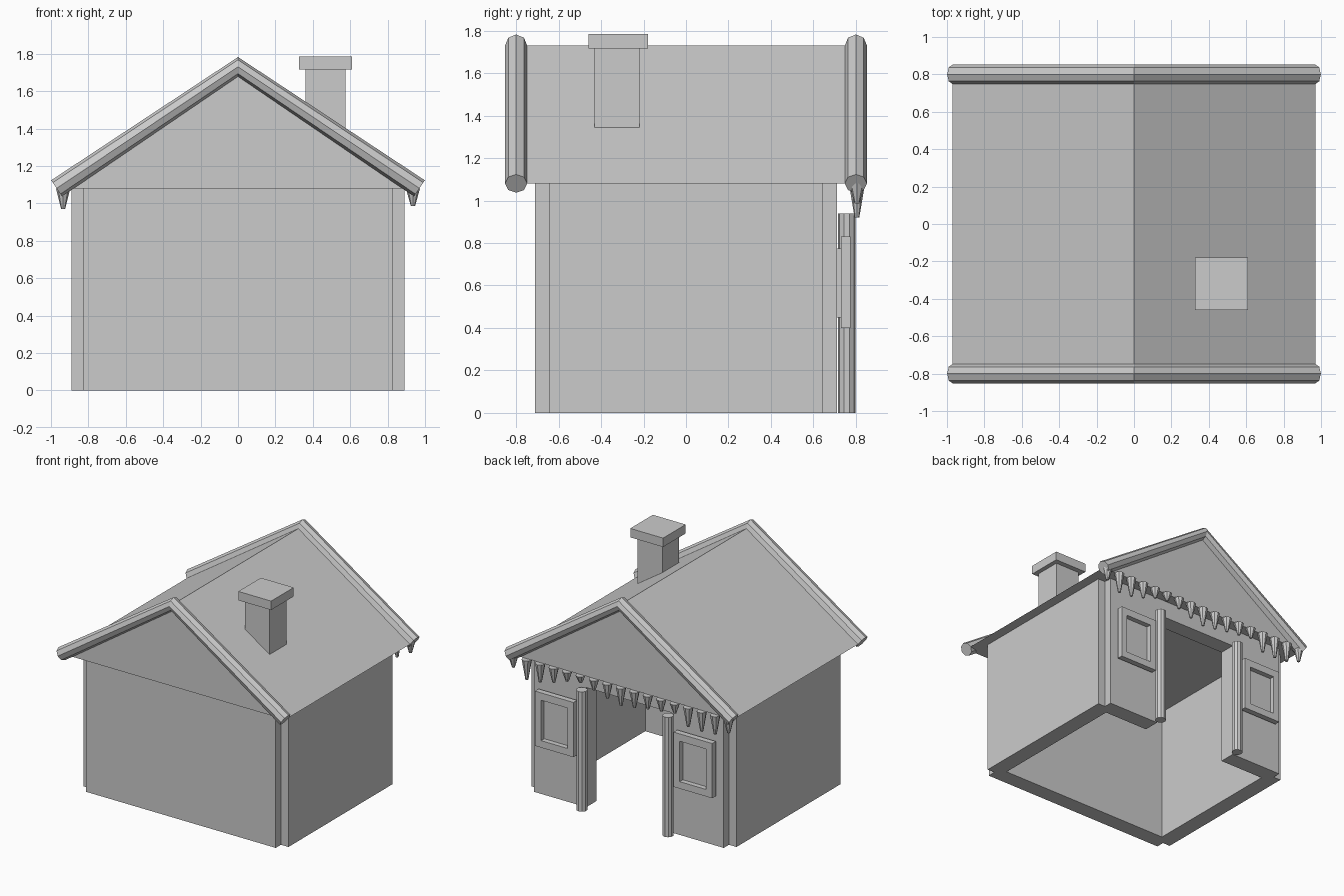
import bpy, bmesh, math
from mathutils import Vector

if "Cube" in bpy.data.objects:
    bpy.data.objects.remove(bpy.data.objects["Cube"])

grey = bpy.data.materials.new("plain_grey")
grey.diffuse_color = (0.6, 0.6, 0.6, 1)
grey.use_nodes = True
grey.node_tree.nodes["Principled BSDF"].inputs["Base Color"].default_value = grey.diffuse_color


def finish(name, bm):
    bmesh.ops.recalc_face_normals(bm, faces=bm.faces)
    mesh = bpy.data.meshes.new(name)
    bm.to_mesh(mesh)
    bm.free()
    mesh.materials.append(grey)
    obj = bpy.data.objects.new(name, mesh)
    bpy.context.collection.objects.link(obj)
    return obj


def box(name, x, y, z):
    bm = bmesh.new()
    bmesh.ops.create_cube(bm, size=1)
    for v in bm.verts:
        v.co = [a + (b - a) * (c + 0.5) for (a, b), c in zip((x, y, z), v.co)]
    return finish(name, bm)


def extrude_y(name, profile, y0, y1):
    """Extrude an x/z outline along y."""
    bm = bmesh.new()
    face = bm.faces.new([bm.verts.new((x, y0, z)) for x, z in profile])
    out = bmesh.ops.extrude_face_region(bm, geom=[face])["geom"]
    moved = [g for g in out if isinstance(g, bmesh.types.BMVert)]
    bmesh.ops.translate(bm, verts=moved, vec=(0, y1 - y0, 0))
    return finish(name, bm)


def cone(name, x, y, z0, z1, r0, r1, sides):
    bm = bmesh.new()
    bmesh.ops.create_cone(bm, cap_ends=True, segments=sides,
                          radius1=r0, radius2=r1, depth=z1 - z0)
    bmesh.ops.translate(bm, verts=bm.verts, vec=(x, y, (z0 + z1) / 2))
    return finish(name, bm)


def roof_rim(name, y, radius=0.052, sides=8):
    """Eight-sided tube following the gable edge."""
    slope = Vector((0.65, 0, 0.97)).normalized()
    path = [((-0.97, y, 1.08), Vector((-slope.x, 0, slope.z))),
            ((0, y, 1.73), Vector((0, 0, 1))),
            ((0.97, y, 1.08), slope)]
    bm = bmesh.new()
    rings = []
    for centre, up in path:
        ring = []
        for k in range(sides):
            a = 2 * math.pi * k / sides
            off = up * math.cos(a) + Vector((0, 1, 0)) * math.sin(a)
            ring.append(bm.verts.new(Vector(centre) + off * radius))
        rings.append(ring)
    for a, b in zip(rings, rings[1:]):
        for k in range(sides):
            n = (k + 1) % sides
            bm.faces.new((a[k], a[n], b[n], b[k]))
    bm.faces.new(rings[0])
    bm.faces.new(rings[-1])
    return finish(name, bm)


# Walls: slabs that cross at the corners, leaving a notch; open underneath
H = 1.08
box("left_wall", (-0.89, -0.76), (-0.645, 0.645), (0, H))
box("right_wall", (0.76, 0.89), (-0.645, 0.645), (0, H))
box("front_wall", (-0.825, 0.825), (-0.71, -0.58), (0, H))

# Back wall with the doorway
extrude_y("back_wall", [(-0.825, 0), (-0.37, 0), (-0.37, 0.94), (0.37, 0.94),
                        (0.37, 0), (0.825, 0), (0.825, H), (-0.825, H)], 0.58, 0.71)

# Roof and its round gable trim
extrude_y("roof", [(-0.97, H), (0.97, H), (0, 1.73)], -0.80, 0.80)
roof_rim("front_roof_trim", -0.80)
roof_rim("back_roof_trim", 0.80)

# Chimney
box("chimney", (0.36, 0.575), (-0.43, -0.22), (1.25, 1.72))
box("chimney_cap", (0.325, 0.61), (-0.46, -0.18), (1.715, 1.785))

# Door posts and windows on the back wall, both sides
for side, s in (("left", -1), ("right", 1)):
    cone(side + "_door_post", s * 0.375, 0.757, 0, 0.94, 0.041, 0.041, 10)
    bm = bmesh.new()
    loops = []
    for y in (0.73, 0.775):
        for x0, x1, z0, z1 in ((0.435, 0.77, 0.40, 0.83), (0.488, 0.717, 0.455, 0.772)):
            loops.append([bm.verts.new((s * x, y, z)) for x, z in
                          ((x0, z0), (x1, z0), (x1, z1), (x0, z1))])
    for a, b in ((0, 1), (1, 3), (3, 2), (2, 0)):
        for k in range(4):
            n = (k + 1) % 4
            bm.faces.new((loops[a][k], loops[a][n], loops[b][n], loops[b][k]))
    finish(side + "_window_frame", bm)
    xs = sorted((s * 0.485, s * 0.72))
    box(side + "_window_pane", xs, (0.705, 0.735), (0.45, 0.775))

# Icicles along the back gable
lengths = [.11, .15, .16, .155, .08, .095, .11, .13, .145,
           .12, .085, .06, .08, .12, .15, .16, .095]
for i, length in enumerate(lengths):
    cone("icicle_%02d" % (i + 1), -0.935 + 0.1169 * i, 0.805,
         H - length, H, 0.011, 0.038, 8)
